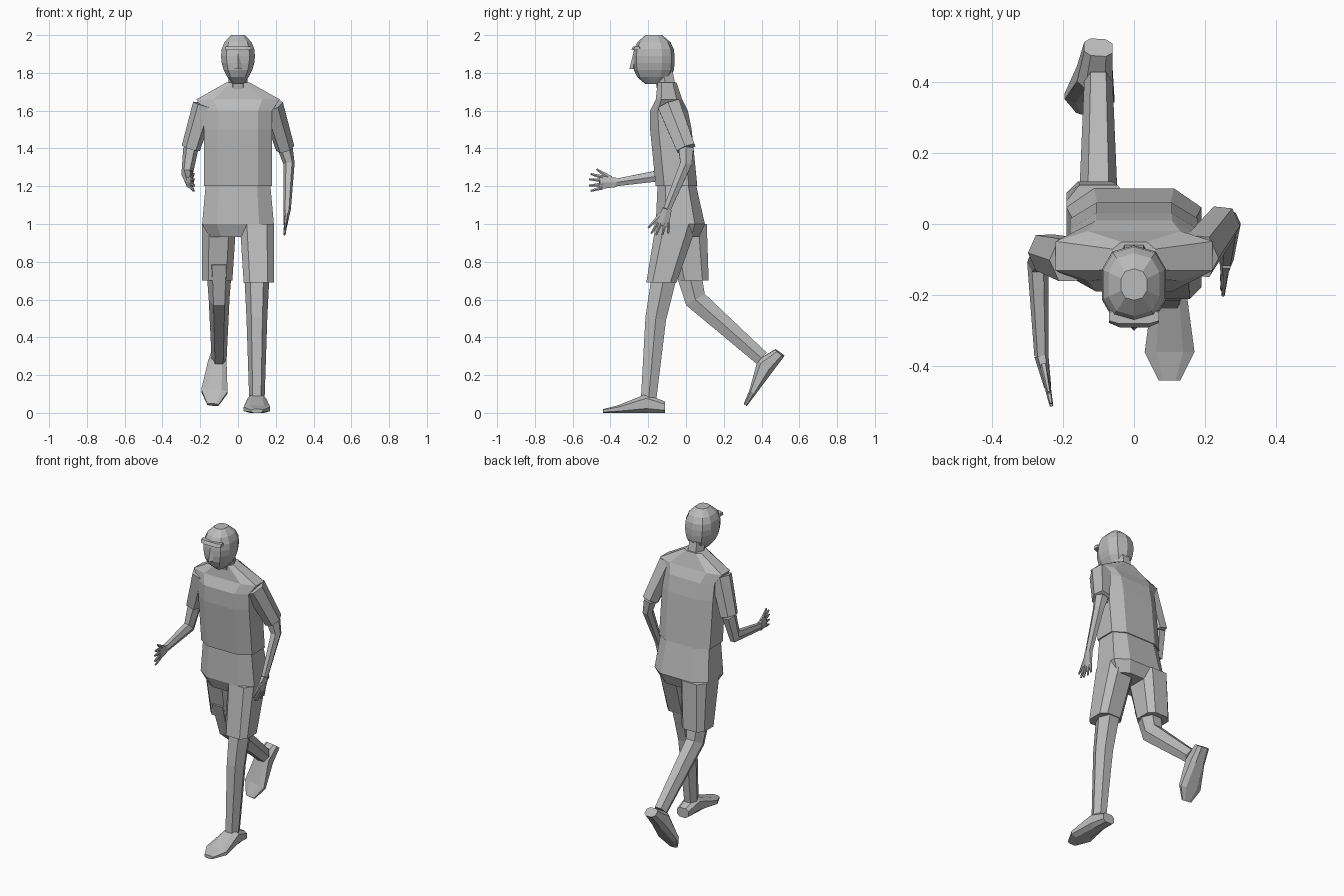
import bpy, bmesh, math
from mathutils import Vector

cube = bpy.data.objects.get("Cube")
if cube:
    bpy.data.objects.remove(cube, do_unlink=True)

tone = (.5, .5, .5, 1)
grey = bpy.data.materials.new("plain_grey")
grey.use_nodes = True
grey.diffuse_color = tone
grey.node_tree.nodes["Principled BSDF"].inputs["Base Color"].default_value = tone

SIDE, BACK, UP = Vector((1, 0, 0)), Vector((0, 1, 0)), Vector((0, 0, 1))


def outline(corners, power, turn):
    """Unit cross-section; a lower power is boxier."""
    points = []
    for i in range(corners):
        angle = math.tau * (i + turn) / corners
        c, s = math.cos(angle), math.sin(angle)
        points.append((math.copysign(abs(c) ** power, c), math.copysign(abs(s) ** power, s)))
    widest = max(p[0] for p in points)
    deepest = max(p[1] for p in points)
    return [(p / widest, q / deepest) for p, q in points]


def direction(centres, i):
    """Tangent at a section, and the stretch that keeps a bend full."""
    before = (centres[i] - centres[i - 1]).normalized() if i else None
    after = (centres[i + 1] - centres[i]).normalized() if i + 1 < len(centres) else None
    tangent = ((before or after) + (after or before)).normalized()
    return tangent, 1 / tangent.dot(before or after)


def loft(name, tubes, axis=None, corners=6, power=.9, turn=0):
    """Skin each tube of sections: centre, half width, half depth."""
    bm = bmesh.new()
    shape = outline(corners, power, turn)
    for tube in tubes:
        centres = [Vector(section[0]) for section in tube]
        rings = []
        for i, (_, width, depth) in enumerate(tube):
            tangent, stretch = (axis, 1) if axis else direction(centres, i)
            across = (SIDE - tangent * SIDE.dot(tangent)).normalized() * width
            along = tangent.cross(across.normalized()) * depth * stretch
            rings.append([bm.verts.new(centres[i] + across * p + along * q) for p, q in shape])
        for lower, upper in zip(rings, rings[1:]):
            for k in range(corners):
                j = (k + 1) % corners
                bm.faces.new((lower[k], lower[j], upper[j], upper[k]))
        bm.faces.new(rings[0])
        bm.faces.new(rings[-1])
    bmesh.ops.recalc_face_normals(bm, faces=bm.faces)
    mesh = bpy.data.meshes.new(name)
    bm.to_mesh(mesh)
    bm.free()
    mesh.materials.append(grey)
    bpy.context.collection.objects.link(bpy.data.objects.new(name, mesh))


def stack(name, sections):
    """Level, boxy rings piled up the body."""
    loft(name, [sections], axis=UP, corners=8, power=.6, turn=.5)


def limb(name, thick, thin, joints):
    """Round tube through the joints, tapering evenly."""
    last = len(joints) - 1
    radii = [thick + (thin - thick) * i / last for i in range(last + 1)]
    loft(name, [[(joint, r, r) for joint, r in zip(joints, radii)]])


def foot(name, heel, along, up):
    """Flat-soled shoe: distance from heel, half width, half height."""
    profile = [(0, .04, .03), (.1, .05, .05), (.25, .07, .02), (.33, .03, .01)]
    along, up = Vector(along).normalized(), Vector(up).normalized()
    tube = [(heel + along * s + up * high, wide, high) for s, wide, high in profile]
    loft(name, [tube], axis=along, corners=8, power=.7, turn=.5)


def hand(name, wrist, along, spread):
    """Thin palm with four splayed fingers and a thumb."""
    along, spread = Vector(along).normalized(), Vector(spread).normalized()
    reach, palm, thin = .15, .035, .01

    def at(length, offset):
        return wrist + along * reach * length + spread * palm * offset

    tubes = [[(at(0, 0), thin * 2, palm * .7), (at(.6, 0), thin, palm)]]
    for offset in (-.8, -.3, .3, .8):
        tip = 1 - abs(offset) / 9
        tubes.append([(at(.5, offset), thin, thin), (at(tip, offset * 1.6), thin / 2, thin / 2)])
    tubes.append([(at(.2, .6), thin, thin * 1.4), (at(.7, 2), thin / 2, thin / 2)])
    loft(name, tubes)


# Shirt and shorts
stack("shirt", [
    (BACK * -.05 + UP * 1.2, .18, .11), (BACK * -.08 + UP * 1.5, .18, .11),
    (BACK * -.09 + UP * 1.6, .18, .1), (BACK * -.09 + UP * 1.66, .22, .07),
    (BACK * -.1 + UP * 1.75, .06, .05)])
stack("shorts_hips", [
    (BACK * -.05 + UP * 1.22, .17, .1), (BACK * -.03 + UP, .19, .13), (BACK * -.03 + UP * .93, .15, .1)])
stack("shorts_left_leg", [((.1, -.05, 1), .09, .11), ((.11, -.13, .69), .08, .08)])
stack("shorts_right_leg", [((-.1, 0, 1), .09, .11), ((-.11, .04, .7), .08, .08)])

# Legs: left one planted, right one trailing
left_knee, left_ankle = Vector((.1, -.16, .5)), Vector((.1, -.2, .05))
right_knee, right_ankle = Vector((-.1, .05, .6)), Vector((-.1, .4, .29))
limb("left_leg", .07, .04, [(.1, -.1, .8), left_knee, left_ankle])
limb("right_leg", .07, .04, [(-.1, 0, .8), right_knee, right_ankle])
foot("left_foot", Vector((.1, -.11, 0)), -BACK, UP)
foot("right_foot", Vector((-.1, .52, .3)), (-.1, -.6, -.8), (0, -.8, .6))

# Sleeves and bent arms
left_wrist, right_wrist = Vector((.26, -.1, 1.08)), Vector((-.26, -.37, 1.22))
left_sleeve_end, right_sleeve_end = Vector((.25, 0, 1.4)), Vector((-.25, -.08, 1.4))
limb("left_sleeve", .06, .05, [(.18, -.09, 1.63), left_sleeve_end])
limb("right_sleeve", .06, .05, [(-.18, -.1, 1.63), right_sleeve_end])
limb("left_arm", .04, .02, [left_sleeve_end, (.27, 0, 1.32), left_wrist])
limb("right_arm", .04, .02, [right_sleeve_end, (-.27, -.11, 1.26), right_wrist])
hand("left_hand", left_wrist, (-.1, -.3, -1), -BACK)
hand("right_hand", right_wrist, (.2, -1, 0), UP)

# Head: rounded crown narrowing to the jaw
middle = BACK * -.17 + UP * 1.87
rings = 8
head = []
for i in range(rings):
    height = 2 * i / (rings - 1) - 1
    swell = max(math.sqrt(1 - abs(height) ** 3), .4)
    jaw = 1 + .3 * min(height, 0)
    head.append((middle + UP * height * .13, .09 * swell * jaw, .11 * swell))
loft("head", [head], axis=UP, corners=10, power=.8, turn=.5)

# Neck, nose and brow
limb("neck", .05, .05, [BACK * -.1 + UP * 1.7, BACK * -.12 + UP * 1.8])
nose_bridge, nose_tip = middle - BACK * .1 + UP * .03, middle - BACK * .11 - UP * .05
loft("nose", [[(nose_bridge, .01, .01), (nose_tip, .02, .02)]], axis=UP, corners=4)
brow = middle - BACK * .09 + UP * .05
stack("brow", [(brow, .07, .03), (brow + UP * .02, .07, .02)])
